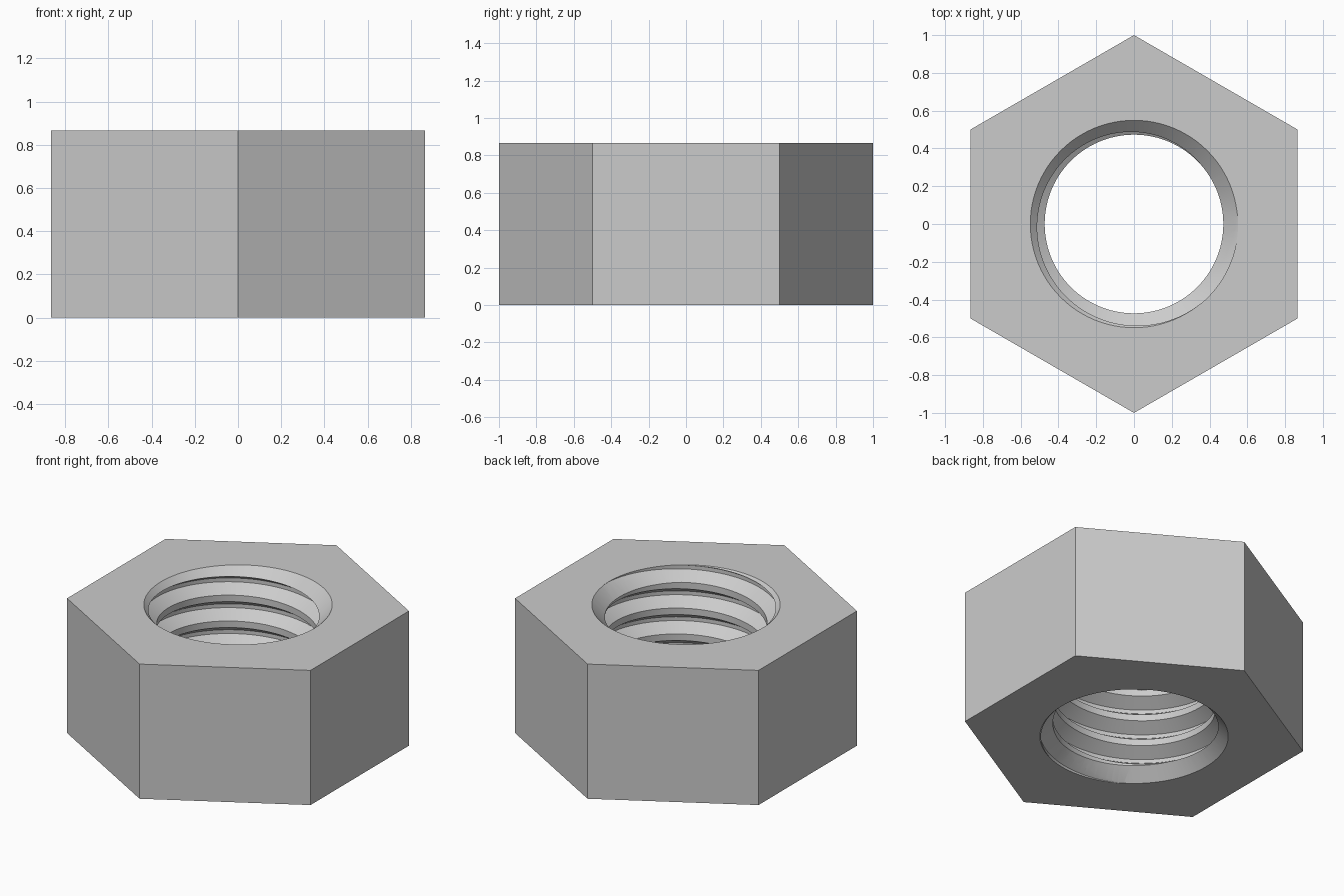
import bpy, bmesh, math

cube = bpy.data.objects.get("Cube")
if cube:
    bpy.data.objects.remove(cube, do_unlink=True)

HEIGHT = 0.866
PITCH = 0.1665
MINOR, MAJOR = 0.473, 0.551
SEGMENTS = 96
TURNS = 9
START = -0.3015
# Thread profile over one pitch: groove floor, overhang, crest
PROFILE = [(MAJOR, 0.0), (MAJOR, 0.0245), (MINOR, 0.0745), (MINOR, 0.1165)]


def add_object(name, bm):
    bmesh.ops.recalc_face_normals(bm, faces=bm.faces)
    mesh = bpy.data.meshes.new(name)
    bm.to_mesh(mesh)
    bm.free()
    obj = bpy.data.objects.new(name, mesh)
    bpy.context.collection.objects.link(obj)
    return obj


def add_frustum(name, sides, r_low, r_high, z_low, z_high, turn=0.0):
    bm = bmesh.new()
    rings = []
    for r, z in ((r_low, z_low), (r_high, z_high)):
        angles = [turn + math.tau * i / sides for i in range(sides)]
        rings.append([bm.verts.new((r * math.cos(a), r * math.sin(a), z)) for a in angles])
    for i in range(sides):
        j = (i + 1) % sides
        bm.faces.new((rings[0][i], rings[0][j], rings[1][j], rings[1][i]))
    bm.faces.new(rings[0][::-1])
    bm.faces.new(rings[1])
    return add_object(name, bm)


def add_thread_core(name):
    """Closed right-handed screw that carves the threaded bore."""
    bm = bmesh.new()
    last = (TURNS - 1) * SEGMENTS
    rows = []
    for m in range(last + SEGMENTS + 1):
        a = math.tau * m / SEGMENTS
        z = START + PITCH * m / SEGMENTS
        points = PROFILE if m <= last else PROFILE[:1]
        rows.append([bm.verts.new((r * math.cos(a), r * math.sin(a), z + dz)) for r, dz in points])

    def column(m):
        return rows[m] + [rows[m + SEGMENTS][0]]

    for m in range(last):
        here, there = column(m), column(m + 1)
        for k in range(len(PROFILE)):
            bm.faces.new((here[k], there[k], there[k + 1], here[k + 1]))
    # Close both helical ends with fans
    for m in (0, last):
        centre = bm.verts.new((0, 0, START + PITCH * (m / SEGMENTS + 0.5)))
        loop = [rows[m + i][0] for i in range(SEGMENTS)] + column(m)[:0:-1]
        for i, v in enumerate(loop):
            bm.faces.new((centre, v, loop[(i + 1) % len(loop)]))
    return add_object(name, bm)


# Hexagonal body with corners toward front and back
nut = add_frustum("hex_nut", 6, 1.0, 1.0, 0.0, HEIGHT, math.pi / 2)

# Threaded bore and a countersink at each end
RIM, OUT, IN = 0.549, 0.1, 0.12
cutters = [
    add_thread_core("thread_cutter"),
    add_frustum("top_countersink", SEGMENTS, RIM - IN, RIM + OUT, HEIGHT - IN, HEIGHT + OUT),
    add_frustum("bottom_countersink", SEGMENTS, RIM + OUT, RIM - IN, -OUT, IN),
]
for cutter in cutters:
    cutter.hide_render = True
    mod = nut.modifiers.new(cutter.name, 'BOOLEAN')
    mod.operation = 'DIFFERENCE'
    mod.solver = 'EXACT'
    mod.object = cutter

# Bake the cuts and drop the cutters
bpy.context.view_layer.update()
graph = bpy.context.evaluated_depsgraph_get()
baked = bpy.data.meshes.new_from_object(nut.evaluated_get(graph))
nut.modifiers.clear()
nut.data = baked
for cutter in cutters:
    bpy.data.objects.remove(cutter, do_unlink=True)

# Plain grey metal
grey = bpy.data.materials.new("light_grey")
grey.use_nodes = True
colour = (0.6, 0.6, 0.6, 1.0)
grey.diffuse_color = colour
grey.node_tree.nodes["Principled BSDF"].inputs["Base Color"].default_value = colour
nut.data.materials.clear()
nut.data.materials.append(grey)

bpy.ops.object.select_all(action='DESELECT')
nut.select_set(True)
bpy.context.view_layer.objects.active = nut
bpy.ops.object.shade_smooth_by_angle(angle=math.radians(25))
